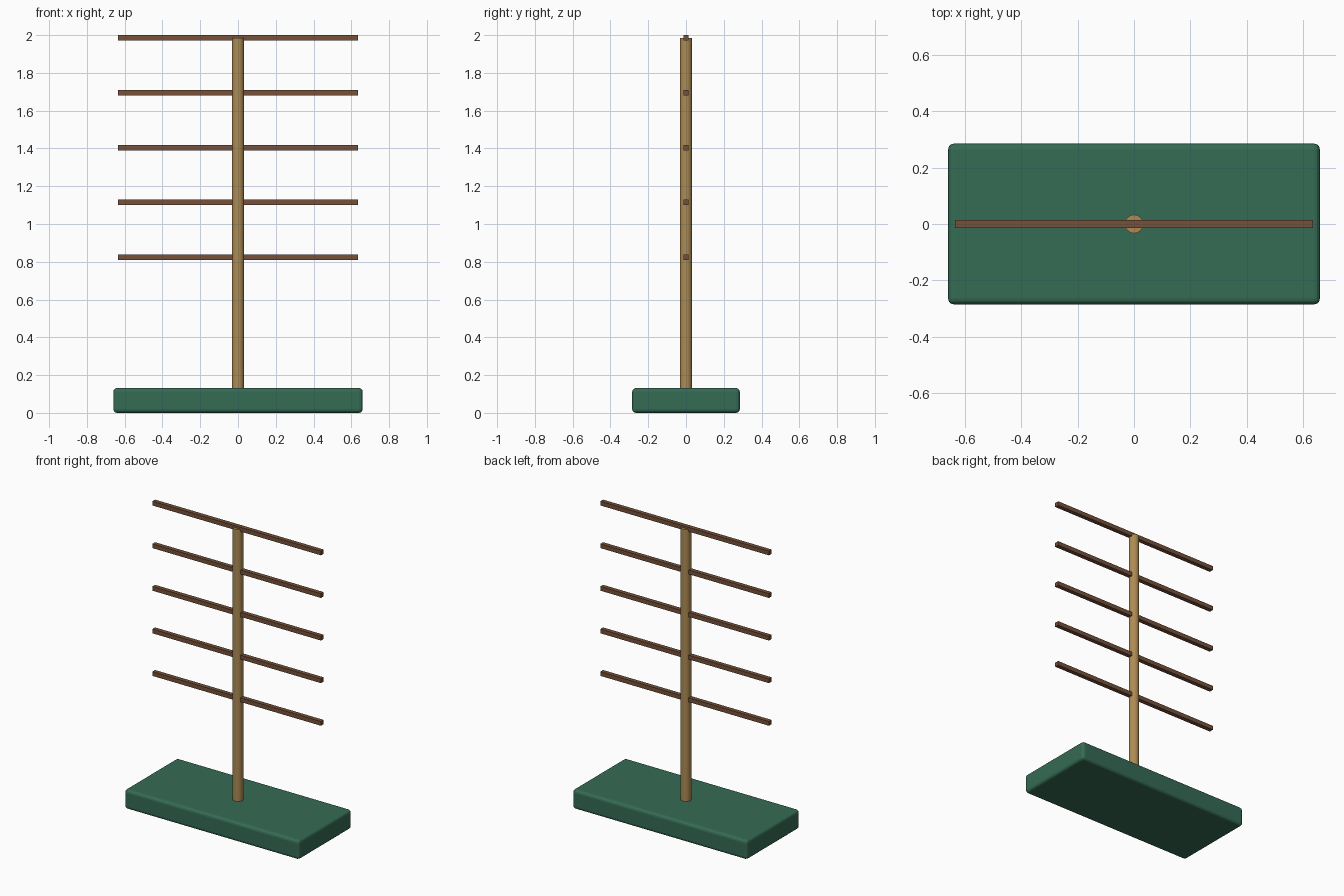
import bpy

if "Cube" in bpy.data.objects:
    bpy.data.objects.remove(bpy.data.objects["Cube"])


def material(name, color):
    m = bpy.data.materials.new(name)
    m.diffuse_color = (*color, 1.0)
    m.use_nodes = True
    m.node_tree.nodes["Principled BSDF"].inputs["Base Color"].default_value = m.diffuse_color
    return m


GREEN = material("green_base", (0.036, 0.147, 0.090))
TAN = material("tan_wood", (0.42, 0.26, 0.088))
BROWN = material("brown_wood", (0.180, 0.082, 0.042))


def box(name, size, z, mat, bevel, segments):
    bpy.ops.mesh.primitive_cube_add(size=1, location=(0, 0, z))
    ob = bpy.context.object
    ob.name = name
    ob.scale = size
    bpy.ops.object.transform_apply(location=False, rotation=False, scale=True)
    ob.data.materials.append(mat)
    if bevel:
        mod = ob.modifiers.new("rounded_edges", "BEVEL")
        mod.width = bevel
        mod.segments = segments
    return ob


# Rounded slab base
box("base", (1.32, 0.57, 0.132), 0.066, GREEN, 0.02, 3)

# Upright round post, ending inside the top bar
bottom, top = 0.10, 1.986
bpy.ops.mesh.primitive_cylinder_add(vertices=24, radius=0.033, depth=top - bottom,
                                    location=(0, 0, (top + bottom) / 2))
post = bpy.context.object
post.name = "post"
post.data.materials.append(TAN)
bpy.ops.object.shade_smooth_by_angle()

# Five evenly spaced square bars through the post
for i in range(5):
    box(f"crossbar_{i + 1}", (1.272, 0.029, 0.029), 0.8235 + i * 0.2905, BROWN, 0, 0)
